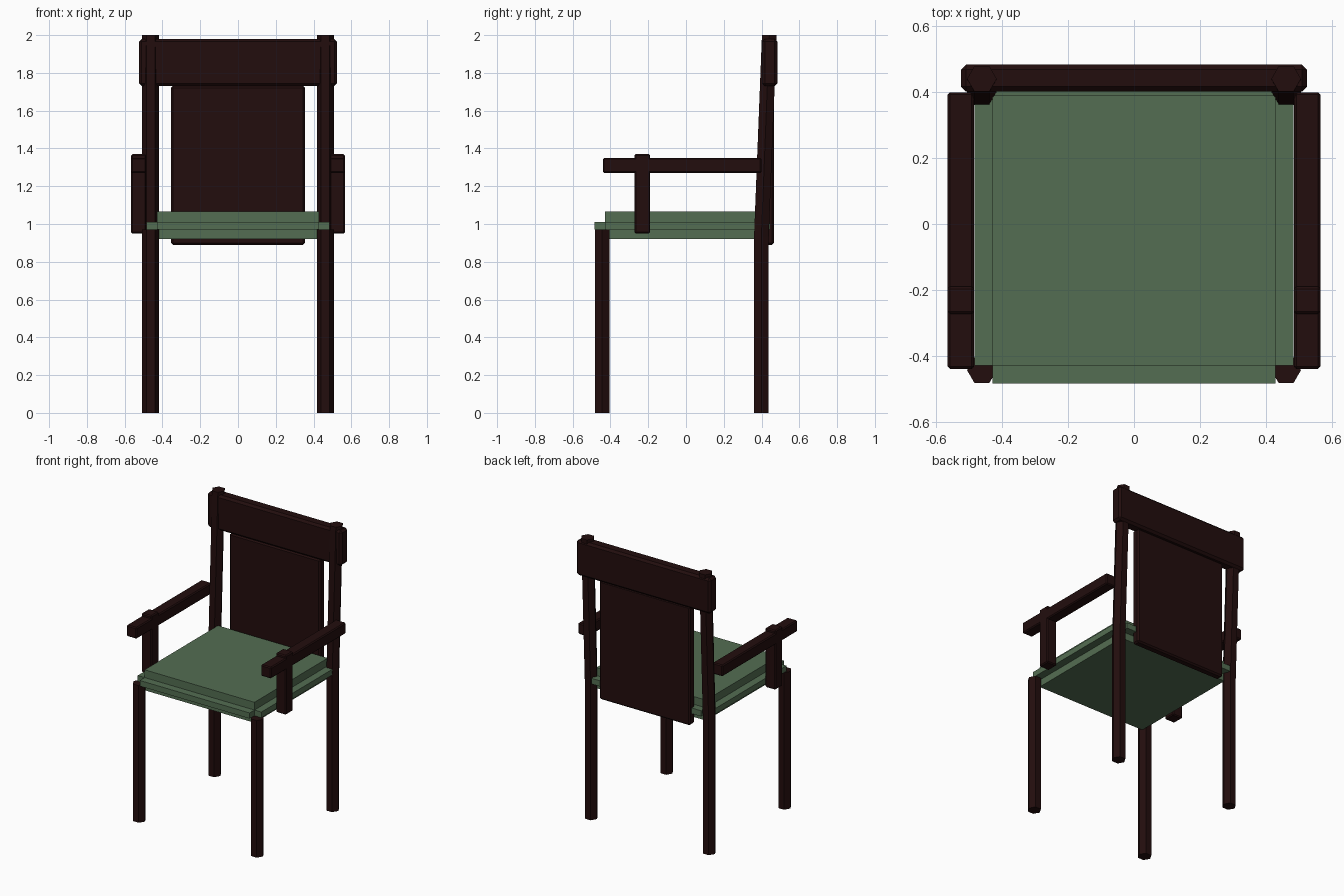
import bpy, bmesh, math
from mathutils import Vector

if "Cube" in bpy.data.objects:
    bpy.data.objects.remove(bpy.data.objects["Cube"])


def material(name, rgb):
    m = bpy.data.materials.new(name)
    m.diffuse_color = (*rgb, 1)
    m.use_nodes = True
    m.node_tree.nodes["Principled BSDF"].inputs["Base Color"].default_value = m.diffuse_color
    return m


WOOD = material("dark brown wood", (0.016, 0.004, 0.004))
GREEN = material("muted green fabric", (0.088, 0.155, 0.085))


def finish(name, bm, mat):
    bmesh.ops.recalc_face_normals(bm, faces=bm.faces)
    me = bpy.data.meshes.new(name)
    bm.to_mesh(me)
    bm.free()
    me.materials.append(mat)
    ob = bpy.data.objects.new(name, me)
    bpy.context.collection.objects.link(ob)
    return ob


def box(name, lo, hi, bevel, lean=0.0):
    """Chamfered box between two corners; lean shifts the top in y."""
    bm = bmesh.new()
    bmesh.ops.create_cube(bm, size=1)
    lo, hi = Vector(lo), Vector(hi)
    for v in bm.verts:
        t = v.co + Vector((0.5, 0.5, 0.5))
        v.co = Vector([lo[i] + (hi[i] - lo[i]) * t[i] for i in range(3)])
        v.co.y += lean * t.z
    bmesh.ops.bevel(bm, geom=bm.edges[:], offset=bevel, segments=1, affect='EDGES')
    return finish(name, bm, WOOD)


def hex_leg(name, x, path, r=0.045):
    """Six-sided post through (y, z) points, corners pointing sideways."""
    bm = bmesh.new()
    rings = [[bm.verts.new((x + r * math.cos(k * math.pi / 3),
                            y + r * math.sin(k * math.pi / 3), z))
              for k in range(6)] for y, z in path]
    for a, b in zip(rings, rings[1:]):
        for k in range(6):
            j = (k + 1) % 6
            bm.faces.new((a[k], a[j], b[j], b[k]))
    bm.faces.new(rings[0])
    bm.faces.new(rings[-1])
    return finish(name, bm, WOOD)


# Seat: cushion block with a thin flange extruded from the middle band of each side
bm = bmesh.new()
X, Y0, Y1, F = 0.43, -0.43, 0.39, 0.054
corners = [(-X, Y0), (X, Y0), (X, Y1), (-X, Y1)]
rings = [[bm.verts.new((x, y, z)) for x, y in corners] for z in (0.92, 0.97, 1.01, 1.065)]
flange = []
for i in range(3):
    for k in range(4):
        j = (k + 1) % 4
        f = bm.faces.new((rings[i][k], rings[i][j], rings[i + 1][j], rings[i + 1][k]))
        if i == 1:
            flange.append(f)
bm.faces.new(rings[0][::-1])
bm.faces.new(rings[3])
bm.normal_update()
for f in flange:
    n = f.normal.copy()
    new = bmesh.ops.extrude_discrete_faces(bm, faces=[f])["faces"][0]
    bmesh.ops.translate(bm, verts=new.verts[:], vec=n * F)
finish("seat", bm, GREEN)

# Legs, armrests and arm supports on both sides
for side, s in (("left", -1), ("right", 1)):
    hex_leg("front_leg_" + side, s * 0.462, [(-0.444, 0), (-0.444, 0.97)])
    hex_leg("back_leg_" + side, s * 0.462, [(0.399, 0), (0.399, 0.93), (0.441, 2.0)])
    xa, xb = sorted((s * 0.486, s * 0.566))
    box("armrest_" + side, (xa, -0.44, 1.27), (xb, 0.40, 1.35), 0.007)
    box("arm_support_" + side, (xa, -0.273, 0.95), (xb, -0.19, 1.37), 0.007)

# Backrest
box("top_rail", (-0.525, 0.402, 1.73), (0.525, 0.484, 1.98), 0.015)
box("back_panel", (-0.355, 0.41, 0.89), (0.355, 0.465, 1.73), 0.01)
